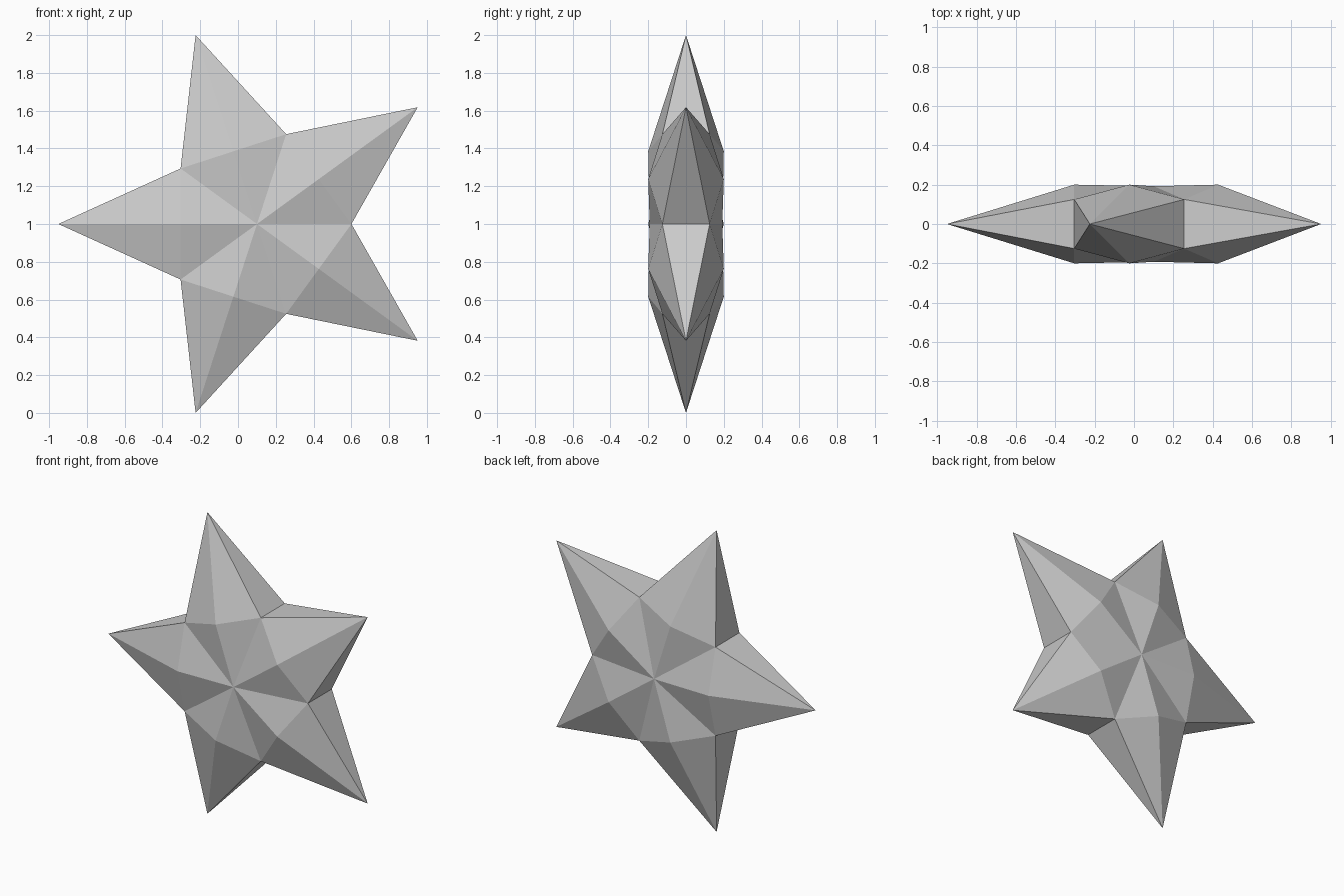
import bpy, bmesh
from math import cos, sin, pi

if "Cube" in bpy.data.objects:
    bpy.data.objects.remove(bpy.data.objects["Cube"])

TIP_R, VALLEY_R = 1.0515, 0.5
RIDGE_R = VALLEY_R * cos(pi / 5)
CX, CZ = 0.1005, 1.0

bm = bmesh.new()

def ring(radius, y, offset):
    """Five points around the star's axis."""
    return [bm.verts.new((CX + radius * cos(offset + i * 2 * pi / 5), y,
                          CZ + radius * sin(offset + i * 2 * pi / 5)))
            for i in range(5)]

# arm tips, shared by both sides
tips = ring(TIP_R, 0, pi / 5)
valleys = {}

# raised front and back faces
for s in (-1, 1):
    hub = bm.verts.new((CX, s * 0.192, CZ))
    ridge = ring(RIDGE_R, s * 0.2, pi / 5)
    v = valleys[s] = ring(VALLEY_R, s * 0.125, 0)
    for i in range(5):
        for side in (v[i], v[(i + 1) % 5]):
            bm.faces.new((hub, ridge[i], side))
            bm.faces.new((ridge[i], tips[i], side))

# tapering side walls of the arms
for i in range(5):
    for j in (i, (i + 1) % 5):
        bm.faces.new((valleys[-1][j], valleys[1][j], tips[i]))

bmesh.ops.recalc_face_normals(bm, faces=bm.faces)
mesh = bpy.data.meshes.new("star")
bm.to_mesh(mesh)
bm.free()
star = bpy.data.objects.new("star", mesh)
bpy.context.collection.objects.link(star)
